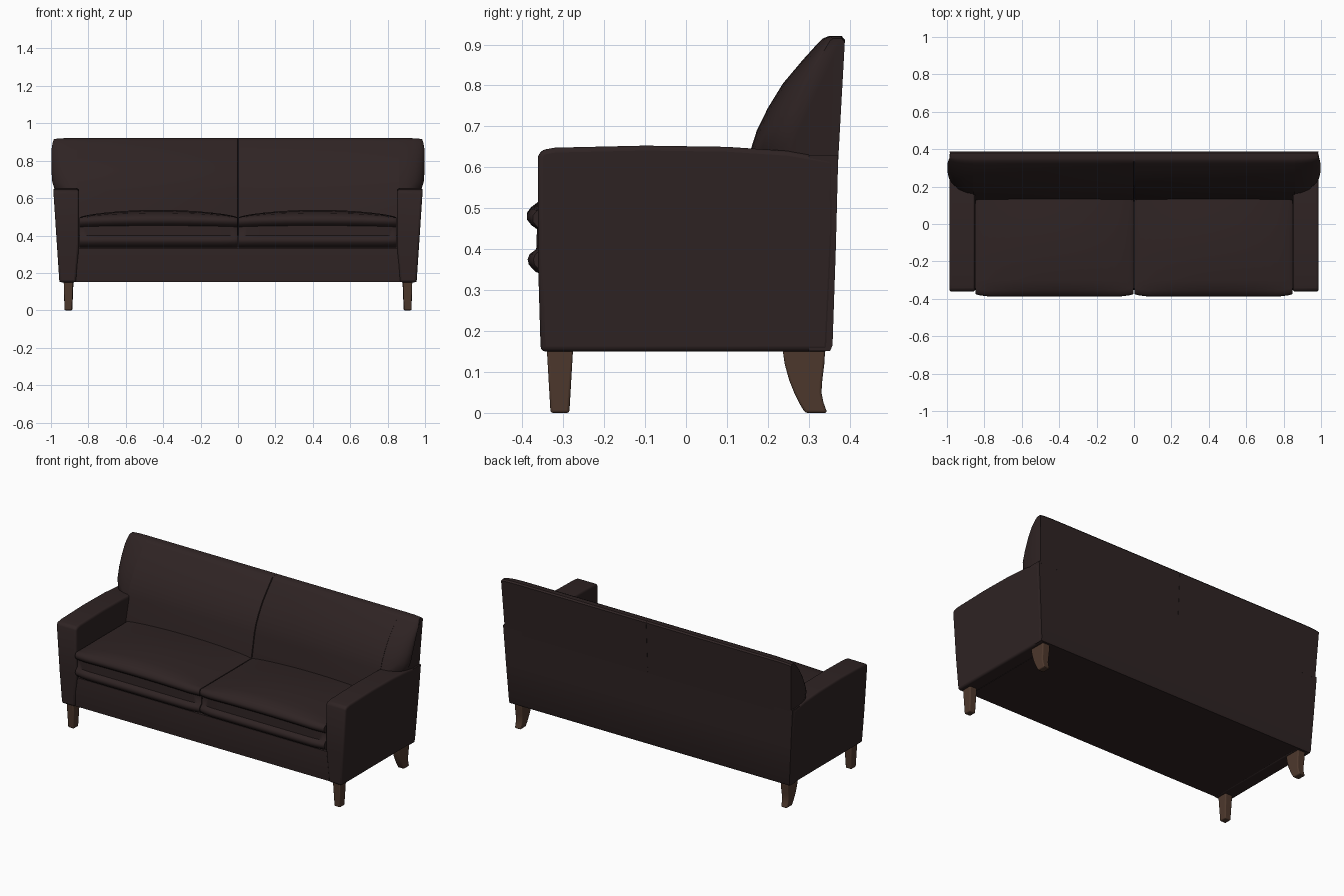
import bpy, bmesh, math

if "Cube" in bpy.data.objects:
    bpy.data.objects.remove(bpy.data.objects["Cube"])


def material(name, rgb):
    m = bpy.data.materials.new(name)
    m.diffuse_color = (*rgb, 1)
    m.use_nodes = True
    m.node_tree.nodes["Principled BSDF"].inputs["Base Color"].default_value = m.diffuse_color
    return m


LEATHER = material("dark brown leather", (0.028, 0.017, 0.017))
WOOD = material("brown wood", (0.075, 0.040, 0.026))


def loft(name, rings, mat, mirror=True, bevel=0.0, angle=40):
    """Skin closed rings of points, cap both ends, optionally mirror in x."""
    bm = bmesh.new()
    vr = [[bm.verts.new(p) for p in r] for r in rings]
    n = len(vr[0])
    for a, b in zip(vr, vr[1:]):
        for i in range(n):
            j = (i + 1) % n
            bm.faces.new((a[i], a[j], b[j], b[i]))
    bm.faces.new(vr[0])
    bm.faces.new(vr[-1])
    bmesh.ops.recalc_face_normals(bm, faces=bm.faces)
    me = bpy.data.meshes.new(name)
    bm.to_mesh(me)
    bm.free()
    ob = bpy.data.objects.new(name, me)
    bpy.context.collection.objects.link(ob)
    me.materials.append(mat)
    if bevel:
        b = ob.modifiers.new("bevel", 'BEVEL')
        b.width, b.segments, b.limit_method = bevel, 3, 'ANGLE'
        b.angle_limit = math.radians(35)
    if mirror:
        ob.modifiers.new("mirror", 'MIRROR').use_mirror_merge = False
    bpy.ops.object.select_all(action='DESELECT')
    ob.select_set(True)
    bpy.context.view_layer.objects.active = ob
    bpy.ops.object.shade_smooth_by_angle(angle=math.radians(angle))
    return ob


def outer(z):
    """Outer half width of the sofa side, flaring upwards."""
    return 0.955 + 0.033 * (z - 0.15) / 0.5


# Arms: side profile extruded between the inner and flared outer face
arm_yz = [(-0.355, 0.15), (-0.361, 0.35), (-0.362, 0.625), (-0.354, 0.642),
          (-0.32, 0.648), (-0.1, 0.653), (0.1, 0.650), (0.25, 0.640),
          (0.362, 0.620), (0.364, 0.45), (0.350, 0.15)]
loft("arm", [[(0.866 - 0.016 * min(1, (z - 0.15) / 0.2), y, z) for y, z in arm_yz],
             [(outer(z), y, z) for y, z in arm_yz]], LEATHER, bevel=0.012)

# Base: front rail and underside
base_yz = [(-0.345, 0.152), (-0.352, 0.24), (-0.345, 0.33), (0.34, 0.33), (0.34, 0.152)]
loft("seat_base", [[(x, y, z) for y, z in base_yz] for x in (-0.87, 0.87)],
     LEATHER, mirror=False)

# Rear panel: full width, flaring with the arms
rear_yz = [(0.30, 0.151), (0.352, 0.151), (0.358, 0.165), (0.366, 0.40), (0.372, 0.63), (0.30, 0.63)]
loft("rear_panel", [[(s * (outer(z) - 0.001), y, z) for y, z in rear_yz] for s in (-1, 1)],
     LEATHER, mirror=False)

# Backrest: inner part between the arms, with a shallow centre seam
back_yz = [(0.11, 0.40), (0.13, 0.50), (0.157, 0.64), (0.173, 0.69), (0.20, 0.745),
           (0.237, 0.805), (0.285, 0.862), (0.322, 0.903), (0.335, 0.915),
           (0.350, 0.921), (0.380, 0.921), (0.388, 0.912), (0.372, 0.62), (0.364, 0.40)]


def back_ring(x, inset):
    return [(x, y + inset if i < 8 else y, z) for i, (y, z) in enumerate(back_yz)]


loft("backrest", [back_ring(0.0005, 0.012), back_ring(0.003, 0.004),
                  back_ring(0.012, 0), back_ring(0.86, 0)], LEATHER)

# Back wings: rounded ends of the backrest resting on the arms
wing_yz = [(0.160, 0.635)] + back_yz[2:12] + [(0.372, 0.62)]


def wing_ring(x, round_in):
    ring = []
    for y, z in wing_yz:
        bulge = 0.022 * min(1, max(0, (0.70 - z) / 0.07)) + 0.012 * max(0, (z - 0.86) / 0.06) ** 2
        k = max(0, (x - 0.85) / 0.147)
        y2 = y + round_in * max(0, 0.372 - y) / 0.2
        ring.append((x - bulge * k, y2, z - 0.006 * k ** 4 * (z > 0.9)))
    return ring


loft("back_wing", [wing_ring(x, r) for x, r in
                   ((0.84, 0), (0.90, 0.008), (0.95, 0.025), (0.98, 0.05),
                    (0.992, 0.07), (0.997, 0.09))], LEATHER)

# Seat cushions: crowned top, welted front edge with a recessed band
cush_yz = [(0.15, 0.335), (-0.345, 0.335), (-0.368, 0.345), (-0.384, 0.362), (-0.387, 0.375),
           (-0.382, 0.388), (-0.366, 0.400), (-0.364, 0.445), (-0.378, 0.455),
           (-0.388, 0.468), (-0.388, 0.482), (-0.378, 0.495)]
crown = [(-0.355, 0.6), (-0.30, 0.85), (-0.15, 1.0), (0.0, 0.9), (0.15, 0.5)]
rings = []
N = 20
for k in range(N + 1):
    t = 0.5 - 0.5 * math.cos(math.pi * k / N)
    x = 0.002 + 0.846 * t
    h = math.sin(math.pi * t) ** 0.6 if 0 < k < N else 0
    pull = 0.014 * (1 - min(1, h * 2.2))
    ring = [(x, y + (pull if y < 0 else 0), z + 0.008 * h * (z > 0.44)) for y, z in cush_yz]
    ring += [(x, y + (pull if y < 0 else 0), 0.495 + 0.042 * c * h) for y, c in crown]
    rings.append(ring)
loft("seat_cushion", rings, LEATHER, angle=50)


def leg(name, levels):
    """Leg from (z, y front, y back, x inner, x outer) levels."""
    loft(name, [[(x0, y0, z), (x1, y0, z), (x1, y1, z), (x0, y1, z)]
                for z, y0, y1, x0, x1 in levels], WOOD, bevel=0.006)


# Legs: tapered at the front, swept back behind
leg("front_leg", [(0.155, -0.340, -0.276, 0.882, 0.932), (0.0, -0.331, -0.285, 0.887, 0.927)])
leg("back_leg", [(0.155, 0.236, 0.340, 0.880, 0.932), (0.12, 0.241, 0.338, 0.881, 0.931),
                 (0.08, 0.252, 0.333, 0.882, 0.930), (0.05, 0.264, 0.331, 0.884, 0.929),
                 (0.025, 0.276, 0.336, 0.885, 0.928), (0.0, 0.291, 0.345, 0.886, 0.927)])
